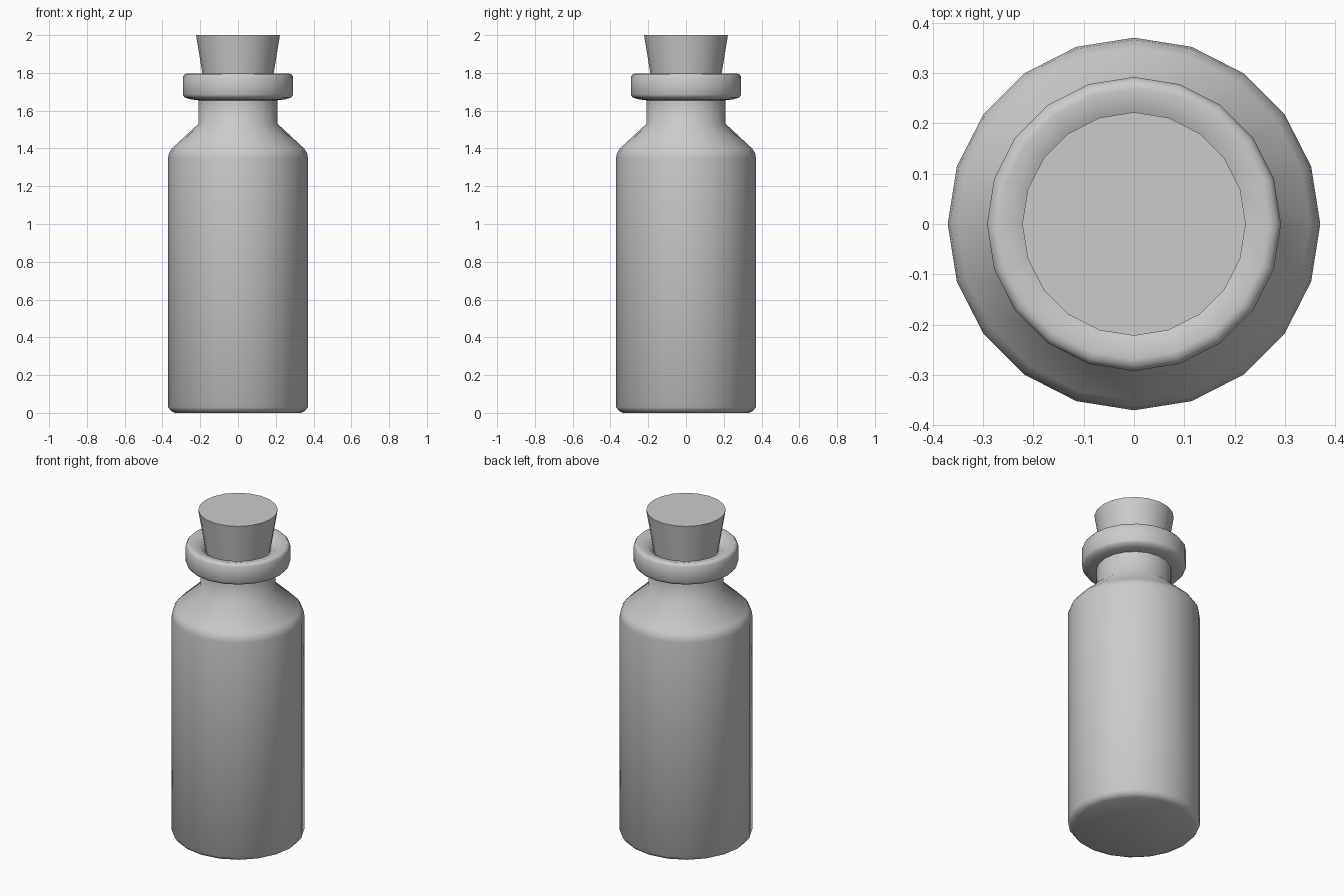
import bpy, bmesh, math

if "Cube" in bpy.data.objects:
    bpy.data.objects.remove(bpy.data.objects["Cube"])

SIDES = 20


def lathe(name, profile, angle):
    """Spin an (r, z) profile around z, closing the ends that lie on the axis."""
    bm = bmesh.new()
    rings = []
    for r, z in profile:
        if r == 0:
            rings.append([bm.verts.new((0, 0, z))])
        else:
            rings.append([bm.verts.new((r * math.cos(2 * math.pi * i / SIDES),
                                        r * math.sin(2 * math.pi * i / SIDES), z))
                          for i in range(SIDES)])
    for a, b in zip(rings, rings[1:]):
        for i in range(SIDES):
            j = (i + 1) % SIDES
            if len(a) == 1:
                bm.faces.new((a[0], b[j], b[i]))
            elif len(b) == 1:
                bm.faces.new((a[i], a[j], b[0]))
            else:
                bm.faces.new((a[i], a[j], b[j], b[i]))
    bmesh.ops.recalc_face_normals(bm, faces=bm.faces)
    mesh = bpy.data.meshes.new(name)
    bm.to_mesh(mesh)
    bm.free()
    obj = bpy.data.objects.new(name, mesh)
    bpy.context.collection.objects.link(obj)
    bpy.ops.object.select_all(action='DESELECT')
    obj.select_set(True)
    bpy.context.view_layer.objects.active = obj
    bpy.ops.object.shade_smooth_by_angle(angle=math.radians(angle))
    return obj


# Hollow bottle: base, body, shoulder, neck, flared lip, then the inner wall
lathe("bottle", [
    (0, 0), (0.335, 0), (0.355, 0.01), (0.37, 0.03),
    (0.37, 1.35), (0.366, 1.375), (0.35, 1.40),
    (0.21, 1.53), (0.21, 1.655),
    (0.25, 1.66), (0.283, 1.67), (0.292, 1.685),
    (0.292, 1.78), (0.283, 1.793), (0.268, 1.797),
    (0.22, 1.785), (0.185, 1.76),
    (0.175, 1.70), (0.175, 1.52), (0.33, 1.38), (0.33, 0.05), (0, 0.05),
], 60)

# Tapered cork pushed into the neck
lathe("cork", [(0, 1.62), (0.16, 1.62), (0.222, 2.0), (0, 2.0)], 30)
